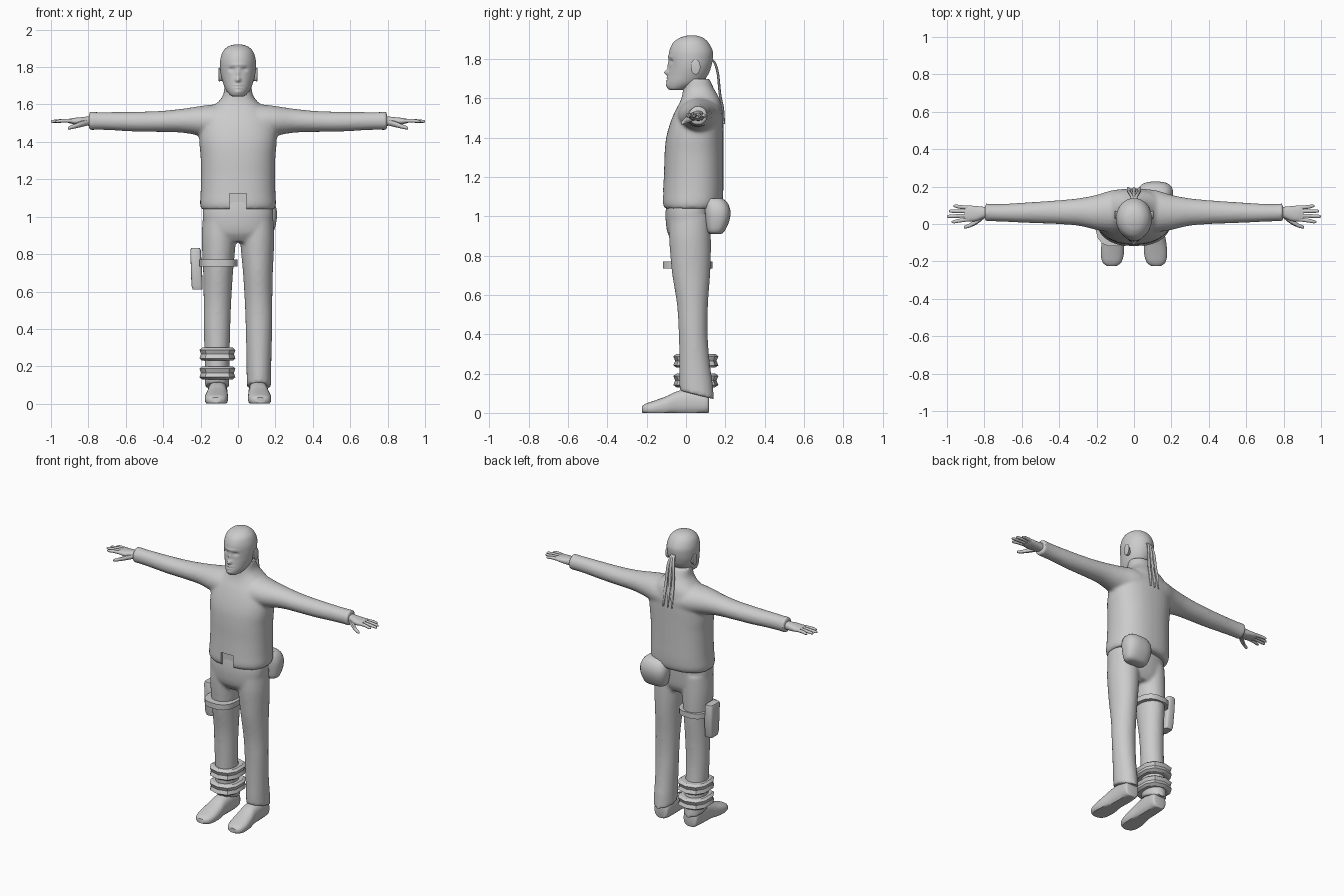
import bpy, bmesh, math

GREY = bpy.data.materials.new("plain grey")
GREY.diffuse_color = (0.6, 0.6, 0.6, 1)


def finish(ob, angle=40):
    """Smooth shading with sharp hard edges, one plain colour."""
    me = ob.data
    me.materials.clear()
    me.materials.append(GREY)
    for p in me.polygons:
        p.use_smooth = True
        p.material_index = 0
    me.set_sharp_from_angle(angle=math.radians(angle))
    return ob


def spline(rows, steps):
    """Catmull-Rom rows between the given cross-sections."""
    out = []
    for i in range(len(rows) - 1):
        a, b, c, d = (rows[max(i - 1, 0)], rows[i], rows[i + 1],
                      rows[min(i + 2, len(rows) - 1)])
        for k in range(steps):
            t = k / steps
            out.append([0.5 * (2 * q + (r - p) * t + (2 * p - 5 * q + 4 * r - s) * t * t
                               + (3 * q - p - 3 * r + s) * t ** 3)
                        for p, q, r, s in zip(a, b, c, d)])
    return out + [list(rows[-1])]


def loft(name, rows, axis="z", n=24, steps=4, power=2.0, side=1, angle=40):
    """Skin of rounded sections; row = position, centre 1, radius 1, centre 2, radius 2."""
    bm = bmesh.new()
    rings = []
    for t, c1, r1, c2, r2 in spline(rows, steps):
        ring = []
        for k in range(n):
            w = math.tau * (k + 0.5) / n
            c, s = math.cos(w), math.sin(w)
            a = c1 + r1 * math.copysign(abs(c) ** (2 / power), c)
            b = c2 + r2 * math.copysign(abs(s) ** (2 / power), s)
            x, y, z = {"z": (a, b, t), "x": (t, a, b), "y": (a, t, b)}[axis]
            ring.append(bm.verts.new((x * side, y, z)))
        rings.append(ring)
    for lo, hi in zip(rings, rings[1:]):
        for k in range(n):
            j = (k + 1) % n
            bm.faces.new((lo[k], lo[j], hi[j], hi[k]))
    bm.faces.new(rings[0])
    bm.faces.new(rings[-1])
    bmesh.ops.recalc_face_normals(bm, faces=bm.faces)
    me = bpy.data.meshes.new(name)
    bm.to_mesh(me)
    bm.free()
    ob = bpy.data.objects.new(name, me)
    bpy.context.collection.objects.link(ob)
    return finish(ob, angle)


def fb(rows, cx=0):
    """Rows given as z, half width, front y, back y."""
    return [(z, cx, rx, (f + b) / 2, (b - f) / 2) for z, rx, f, b in rows]


def fuse(name, parts, cutter=None):
    """Melt parts into one continuous cloth skin, then cut."""
    bm = bmesh.new()
    for p in parts:
        bm.from_mesh(p.data)
        bpy.data.objects.remove(p)
    me = bpy.data.meshes.new(name)
    bm.to_mesh(me)
    bm.free()
    ob = bpy.data.objects.new(name, me)
    bpy.context.collection.objects.link(ob)
    m = ob.modifiers.new("melt", "REMESH")
    m.mode, m.voxel_size = "VOXEL", 0.01
    m = ob.modifiers.new("relax", "SMOOTH")
    m.factor, m.iterations = 0.5, 5
    if cutter:
        m = ob.modifiers.new("cut", "BOOLEAN")
        m.operation, m.object = "DIFFERENCE", cutter
    dg = bpy.context.evaluated_depsgraph_get()
    dg.update()
    done = bpy.data.meshes.new_from_object(ob.evaluated_get(dg))
    ob.modifiers.clear()
    ob.data = done
    if cutter:
        bpy.data.objects.remove(cutter)
    return finish(ob, 50)


# Jacket with sleeves and neck, open notch at the front hem
torso = loft("torso", fb([
    (1.04, .197, -.112, .17), (1.07, .203, -.12, .185), (1.13, .2, -.117, .19),
    (1.22, .198, -.112, .19), (1.32, .2, -.109, .19), (1.4, .207, -.101, .19),
    (1.47, .205, -.082, .19), (1.53, .185, -.058, .187), (1.58, .145, -.032, .178),
    (1.615, .105, -.02, .162), (1.65, .08, -.015, .142), (1.70, .072, -.01, .12)]),
    n=40, power=2.3)
sleeves = [loft("sleeve", [
    (.04, .07, .12, 1.5, .1), (.12, .068, .112, 1.508, .093), (.2, .062, .094, 1.512, .08),
    (.3, .064, .073, 1.513, .064), (.42, .063, .063, 1.509, .056),
    (.55, .061, .056, 1.508, .053), (.68, .06, .049, 1.511, .049),
    (.76, .061, .047, 1.512, .048), (.797, .062, .05, 1.512, .051)], "x", side=s)
    for s in (1, -1)]
notch = loft("notch_cutter", [(1.0, .003, .045, -.14, .05), (1.125, .003, .045, -.14, .05)],
             n=4, steps=1, power=2)
for v in notch.data.vertices:
    v.co.x = math.copysign(.045, v.co.x)
    v.co.y = -.2 if v.co.y < -.14 else -.098
fuse("jacket", [torso] + sleeves, notch)

# Trousers: hips plus two loose legs
hips = loft("hips", fb([
    (1.14, .165, -.09, .14), (1.04, .188, -.103, .135), (.97, .186, -.103, .13),
    (.91, .175, -.092, .122), (.865, .14, -.06, .1)]), n=32, power=2.4)
legs = [loft("leg", fb([
    (1.0, .088, -.085, .125), (.9, .092, -.087, .127), (.8, .087, -.08, .127),
    (.7, .08, -.07, .123), (.55, .074, -.046, .112), (.4, .071, -.037, .11),
    (.25, .067, -.034, .122), (.14, .066, -.034, .138), (.085, .066, -.032, .143)], .112),
    side=s) for s in (1, -1)]
for leg in legs:
    for v in leg.data.vertices:         # trouser hem drops towards the heel
        if v.co.z < .16:
            v.co.z += .02 - v.co.y * .25
        if v.co.z > .45:                # thighs lean together
            v.co.x -= math.copysign((v.co.z - .45) * .022, v.co.x)
fuse("trousers", [hips] + legs)

# Head, sculpted with soft bumps
head = loft("head", fb([
    (1.642, .028, -.08, -.02), (1.652, .045, -.093, .02), (1.68, .066, -.097, .08),
    (1.72, .081, -.091, .112), (1.76, .091, -.086, .128), (1.80, .095, -.087, .136),
    (1.84, .094, -.085, .136), (1.88, .082, -.068, .117), (1.905, .06, -.038, .092),
    (1.917, .035, -.005, .064), (1.921, .008, .02, .038)]), n=80, steps=7)
bumps = [(0, 1.732, .013, .013, .024), (0, 1.765, .009, .02, .010),     # nose
         (.036, 1.787, .015, .010, -.012), (-.036, 1.787, .015, .010, -.012),  # sockets
         (.034, 1.784, .009, .005, .005), (-.034, 1.784, .009, .005, .005),    # eyes
         (0, 1.812, .05, .009, .005), (0, 1.668, .022, .012, .006),     # brow, chin
         (0, 1.704, .022, .005, .007), (0, 1.690, .018, .005, .007),    # lips
         (0, 1.697, .024, .003, -.006)]                                 # mouth
for v in head.data.vertices:
    x, y, z = v.co
    v.co.x *= 1 + .8 * min(0, y + .01) + .25 * max(0, min(y, .1))
    if y < 0:
        v.co.y -= sum(h * math.exp(-((x - bx) / sx) ** 2 - ((z - bz) / sz) ** 2)
                      for bx, bz, sx, sz, h in bumps)
head.data.update()

for s, tag in ((1, "left"), (-1, "right")):
    # Ears
    loft(tag + "_ear", [
        (.078, .045, .018, 1.757, .03), (.094, .047, .02, 1.758, .034),
        (.101, .049, .024, 1.76, .039), (.104, .049, .018, 1.76, .032)],
        "x", 16, 2, side=s)
    # Hands
    loft(tag + "_palm", [
        (.76, .062, .03, 1.512, .026), (.80, .062, .03, 1.511, .025),
        (.84, .056, .04, 1.51, .022), (.88, .056, .043, 1.511, .017),
        (.905, .057, .04, 1.512, .011)], "x", 20, 3, 2.4, s)
    for i, (y0, y1, tip) in enumerate(((.025, .012, .975), (.046, .041, 1.0),
                                       (.068, .069, .99), (.087, .096, .965))):
        loft(f"{tag}_finger_{i + 1}", [
            (.875, y0, .0105, 1.512, .011), (.93, (y0 + y1) / 2, .0105, 1.513, .010),
            (tip - .012, y1, .009, 1.51, .008), (tip, y1, .004, 1.509, .004)],
            "x", 10, 3, side=s)
    loft(tag + "_thumb", [
        (.80, .045, .016, 1.505, .016), (.84, .015, .017, 1.495, .016),
        (.875, -.006, .012, 1.483, .012), (.903, -.016, .009, 1.475, .009),
        (.91, -.017, .004, 1.473, .004)], "x", 10, 3, side=s)
    # Shoes with flat soles
    shoe = loft(tag + "_shoe", [
        (.117, .108, .035, .045, .04), (.105, .108, .05, .05, .055),
        (.04, .108, .052, .055, .066), (-.04, .11, .053, .05, .062),
        (-.1, .113, .06, .035, .05), (-.16, .116, .062, .025, .038),
        (-.205, .118, .05, .02, .027), (-.225, .119, .025, .018, .015)],
        "y", 24, 4, 2.5, s)
    for v in shoe.data.vertices:
        v.co.z = max(v.co.z, 0)
    finish(shoe)

# Thin braids hanging from the back of the head
for i, x in enumerate((-.026, 0, .026)):
    loft(f"braid_{i + 1}", [
        (1.80, x * .3, .008, .132, .006), (1.775, x * .5, .009, .149, .007),
        (1.72, x * .8, .010, .163, .007), (1.62, x, .010, .173, .007),
        (1.55, x * 1.1, .010, .187, .007), (1.47, x * 1.2, .004, .195, .004)], n=8, steps=3)

# Straps on the right leg
loft("thigh_strap", [(.735, -.103, .103, .008, .128), (.77, -.103, .103, .008, .128)],
     n=16, steps=1, power=2.8)
for tag, z in (("lower", .13), ("upper", .23)):
    loft(tag + "_shin_strap", [
        (z, -.11, .085, .05, .098), (z + .012, -.11, .1, .05, .115),
        (z + .035, -.11, .092, .05, .105), (z + .058, -.11, .1, .05, .115),
        (z + .07, -.11, .085, .05, .098)], n=10, steps=1, power=2.5, angle=30)

# Holster on the right thigh
loft("holster", [
    (.61, -.216, .026, .04, .036), (.63, -.219, .03, .04, .042),
    (.72, -.222, .03, .042, .048), (.82, -.227, .028, .044, .05),
    (.832, -.227, .024, .044, .046)], n=16, steps=1, power=5)

# Belt pouch at the back left
loft("pouch", [
    (.91, .115, .055, .15, .028), (.925, .115, .078, .152, .045),
    (.98, .115, .092, .16, .062), (1.03, .115, .094, .16, .066),
    (1.07, .115, .08, .153, .058), (1.092, .115, .058, .145, .04)],
    n=20, steps=3, power=2.7)
